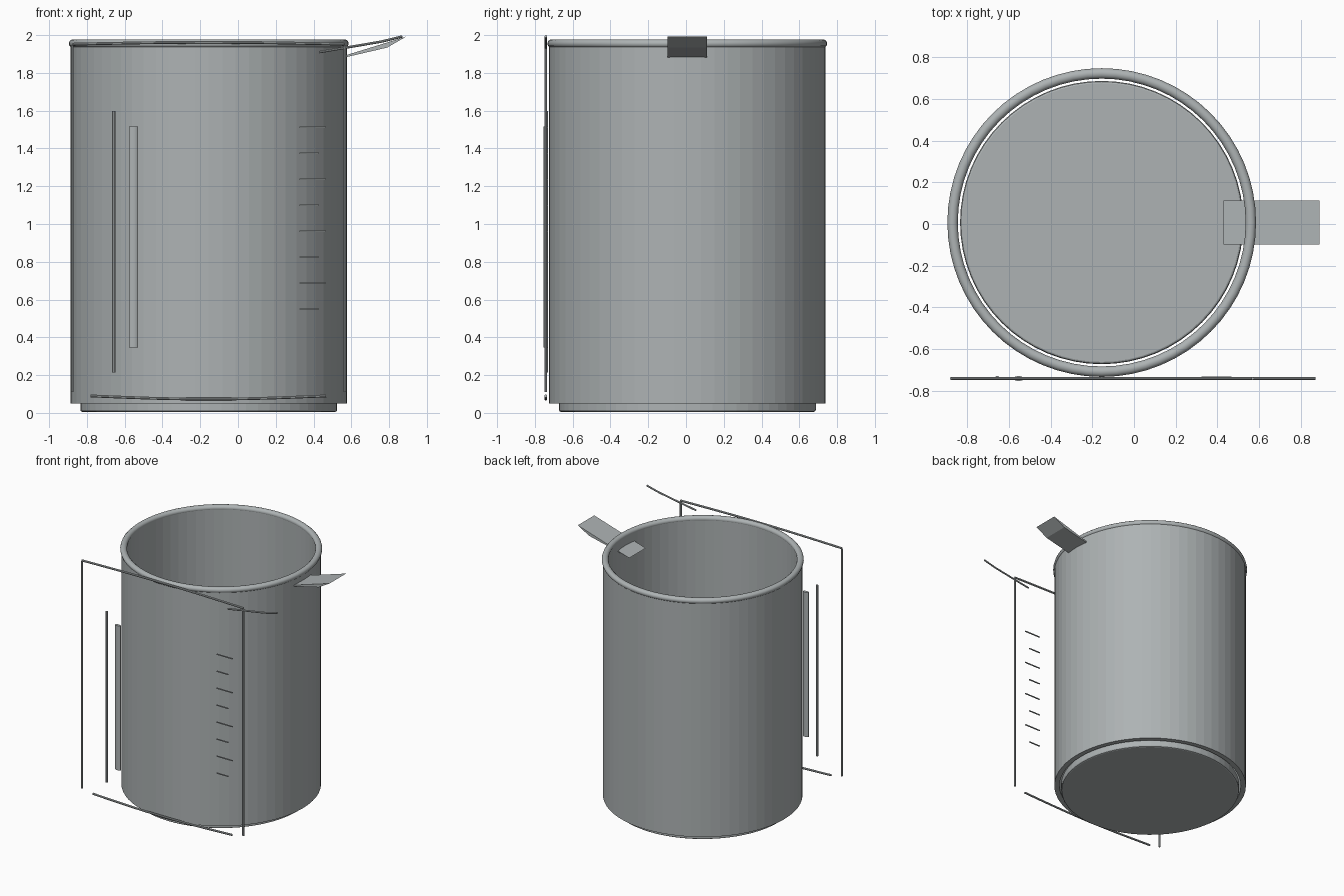
import bpy, bmesh, math
from mathutils import Vector

if "Cube" in bpy.data.objects:
    bpy.data.objects.remove(bpy.data.objects["Cube"])

CX, CY = -0.155, 0.007      # vessel axis
FRONT = -0.742              # plane of the front outline rods
SEG = 64


def material(name, rgb):
    m = bpy.data.materials.new(name)
    m.diffuse_color = (*rgb, 1)
    m.use_nodes = True
    m.node_tree.nodes["Principled BSDF"].inputs["Base Color"].default_value = m.diffuse_color
    return m


glass = material("grey_glass", (0.42, 0.45, 0.455))


def make(name, bm, smooth=False):
    bmesh.ops.recalc_face_normals(bm, faces=bm.faces)
    me = bpy.data.meshes.new(name)
    bm.to_mesh(me)
    bm.free()
    me.materials.append(glass)
    ob = bpy.data.objects.new(name, me)
    bpy.context.collection.objects.link(ob)
    if smooth:
        bpy.ops.object.select_all(action='DESELECT')
        ob.select_set(True)
        bpy.context.view_layer.objects.active = ob
        bpy.ops.object.shade_smooth_by_angle(angle=math.radians(35))
    return ob


def lathe(name, profile, closed, smooth=False):
    """Turn an (r, z) profile about the vessel axis."""
    bm = bmesh.new()
    rings = []
    for r, z in profile:
        rings.append([bm.verts.new((CX + r * math.cos(2 * math.pi * i / SEG),
                                    CY + r * math.sin(2 * math.pi * i / SEG), z))
                      for i in range(SEG)])
    pairs = list(zip(rings, rings[1:]))
    if closed:
        pairs.append((rings[-1], rings[0]))
    else:
        bm.faces.new(rings[0])
        bm.faces.new(rings[-1])
    for a, b in pairs:
        for i in range(SEG):
            j = (i + 1) % SEG
            bm.faces.new((a[i], a[j], b[j], b[i]))
    return make(name, bm, smooth)


def rod(name, points, rx, ry=None, sides=8, y=FRONT):
    """Tube through (x, z) points lying in the front plane."""
    ry = ry or rx
    pts = [Vector((x, y, z)) for x, z in points]
    bm = bmesh.new()
    rings = []
    for k, p in enumerate(pts):
        t = (pts[min(k + 1, len(pts) - 1)] - pts[max(k - 1, 0)]).normalized()
        side = Vector((t.z, 0, -t.x))
        rings.append([bm.verts.new(p + side * rx * math.cos(2 * math.pi * (i + 0.5) / sides)
                                   + Vector((0, ry * math.sin(2 * math.pi * (i + 0.5) / sides), 0)))
                      for i in range(sides)])
    bm.faces.new(rings[0])
    bm.faces.new(rings[-1])
    for a, b in zip(rings, rings[1:]):
        for i in range(sides):
            j = (i + 1) % sides
            bm.faces.new((a[i], a[j], b[j], b[i]))
    return make(name, bm, True)


def arc(x0, x1, z_end, z_mid, n=12):
    """Shallow bow between two x values."""
    return [(x0 + (x1 - x0) * i / n,
             z_end + (z_mid - z_end) * math.sin(math.pi * i / n)) for i in range(n + 1)]


# Hollow wall
lathe("vessel_wall", [(0.732, 0.05), (0.732, 1.955), (0.693, 1.955), (0.693, 0.05)], True)

# Floor disc with softened lower edge
lathe("floor_disc", [(0.669, 0.005), (0.676, 0.008), (0.68, 0.015), (0.68, 0.062),
                     (0.676, 0.069), (0.669, 0.072)], False)

# Rolled rim
lathe("rim", [(0.716 + 0.025 * math.cos(math.pi * i / 6),
               1.955 + 0.023 * math.sin(math.pi * i / 6)) for i in range(12)], True, True)

# Spout: thin wedge through the wall
bm = bmesh.new()
profile = [(0.43, 1.85), (0.79, 1.934), (0.89, 1.992)]
ends = [[bm.verts.new((x, y, z)) for x, z in profile] for y in (-0.098, 0.112)]
bm.faces.new(ends[0])
bm.faces.new(ends[1])
for i in range(3):
    j = (i + 1) % 3
    bm.faces.new((ends[0][i], ends[0][j], ends[1][j], ends[1][i]))
make("spout", bm)

# Front outline rods
for name, x in (("left_outline", -0.877), ("right_outline", 0.567)):
    rod(name, [(x, 0.11), (x, 1.945)], 0.008)
rod("top_outline", arc(-0.877, 0.567, 1.952, 1.962), 0.008)
rod("bottom_outline", arc(-0.78, 0.467, 0.09, 0.073), 0.008)
rod("spout_outline", [(0.43, 1.91), (0.65, 1.947), (0.76, 1.966), (0.87, 1.993)], 0.007)

# Highlight strips
rod("thin_highlight", [(-0.657, 0.215), (-0.657, 1.597)], 0.01, 0.009, y=-0.738)
rod("wide_highlight", [(-0.554, 0.345), (-0.554, 1.515)], 0.025, 0.012, 12)

# Graduation marks, alternating long and short
for i in range(8):
    x1 = 0.467 if i % 2 == 0 else 0.428
    z = 1.512 - i * 0.1374
    bm = bmesh.new()
    bmesh.ops.create_cube(bm, size=1)
    for v in bm.verts:
        v.co = ((0.325 + x1) / 2 + v.co.x * (x1 - 0.325), -0.735 + v.co.y * 0.008, z + v.co.z * 0.007)
    make(f"graduation_mark_{i + 1}", bm)
